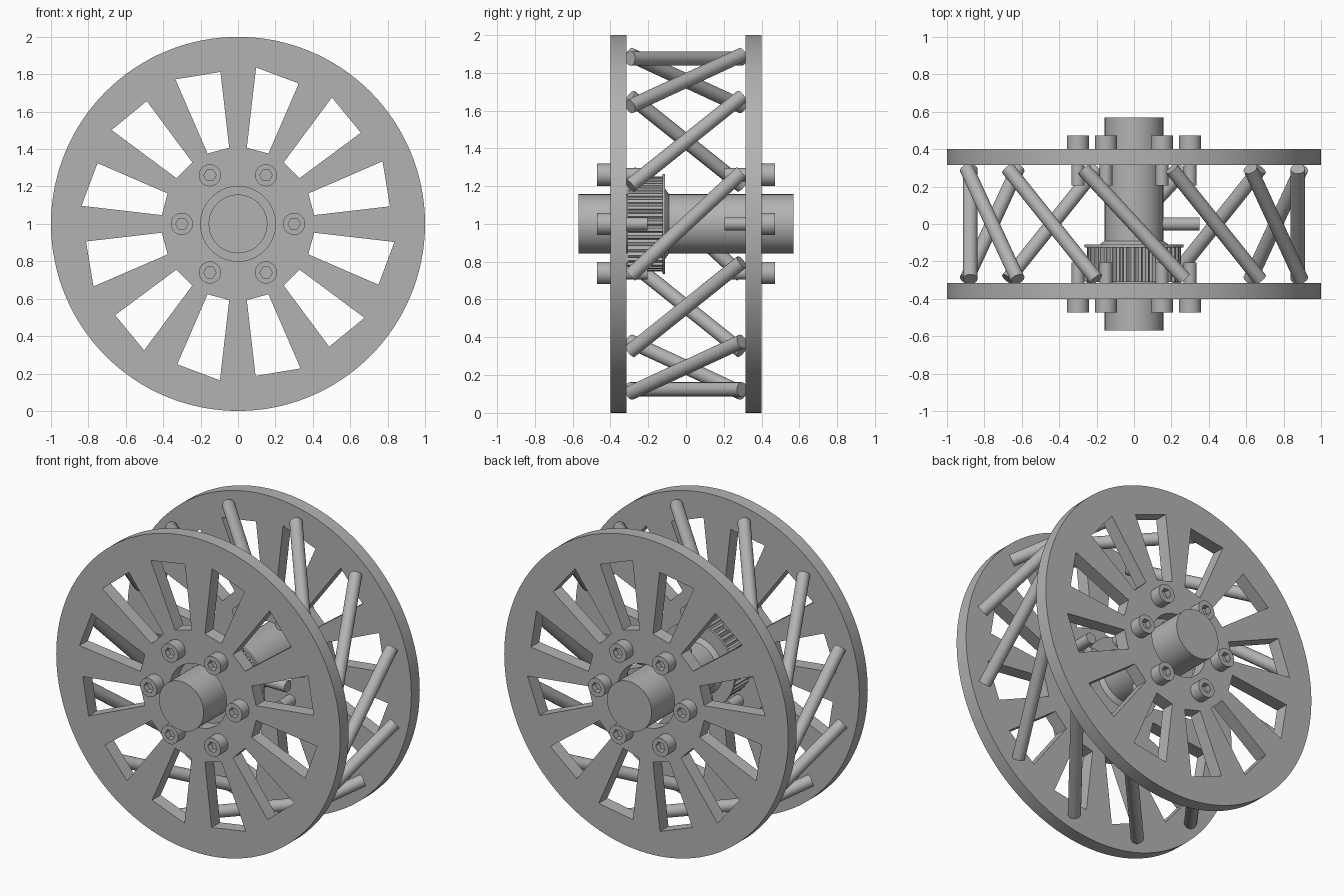
import bpy
import bmesh
from math import cos, sin, pi, radians
from mathutils import Vector

default = bpy.data.objects.get("Cube")
if default:
    bpy.data.objects.remove(default, do_unlink=True)

grey = bpy.data.materials.new("plain_grey")
grey.use_nodes = True
grey.diffuse_color = (0.45, 0.45, 0.45, 1)
grey.node_tree.nodes["Principled BSDF"].inputs["Base Color"].default_value = (0.45, 0.45, 0.45, 1)

CENTRE = Vector((0, 0, 1))


def finish(obj):
    """Apply the material and smooth the round surfaces."""
    obj.data.materials.clear()
    obj.data.materials.append(grey)
    bpy.ops.object.select_all(action='DESELECT')
    obj.select_set(True)
    bpy.context.view_layer.objects.active = obj
    bpy.ops.object.shade_smooth_by_angle(angle=radians(30))
    return obj


def polar(r, degrees):
    return (r * cos(radians(degrees)), r * sin(radians(degrees)))


def circle(r, sides, cx=0, cz=0):
    pts = [polar(r, 360 * i / sides) for i in range(sides)]
    return [(x + cx, z + cz) for x, z in pts]


def extrude(name, loops, y0, y1):
    """Fill outlines (inner loops become holes) and extrude them along y."""
    curve = bpy.data.curves.new(name, 'CURVE')
    curve.dimensions = '2D'
    curve.fill_mode = 'BOTH'
    curve.extrude = (y1 - y0) / 2
    for loop in loops:
        spline = curve.splines.new('POLY')
        spline.points.add(len(loop) - 1)
        for point, (x, z) in zip(spline.points, loop):
            point.co = (x, z, 0, 1)
        spline.use_cyclic_u = True
    obj = bpy.data.objects.new(name, curve)
    bpy.context.collection.objects.link(obj)
    obj.location = CENTRE + Vector((0, (y0 + y1) / 2, 0))
    obj.rotation_euler = (pi / 2, 0, 0)
    bpy.ops.object.select_all(action='DESELECT')
    obj.select_set(True)
    bpy.context.view_layer.objects.active = obj
    bpy.ops.object.convert(target='MESH')
    obj = bpy.context.view_layer.objects.active
    bm = bmesh.new()
    bm.from_mesh(obj.data)
    bmesh.ops.remove_doubles(bm, verts=bm.verts, dist=0.0001)
    bmesh.ops.recalc_face_normals(bm, faces=bm.faces)
    bm.to_mesh(obj.data)
    bm.free()
    return finish(obj)


def rod(name, a, b, r1, r2=None, sides=32):
    """Cylinder or cone between two points measured from the axle centre."""
    a, b = Vector(a), Vector(b)
    bpy.ops.mesh.primitive_cone_add(vertices=sides, radius1=r1, radius2=r1 if r2 is None else r2,
                                    depth=(b - a).length, location=(a + b) / 2 + CENTRE)
    obj = bpy.context.object
    obj.name = name
    obj.rotation_euler = (b - a).to_track_quat('Z', 'Y').to_euler()
    return finish(obj)


# Two side discs with a bore and twelve slightly skewed windows
windows = []
for k in range(12):
    a = 75 + 30 * k
    windows.append([polar(0.842, a + 8.4), polar(0.41, a + 8.4),
                    polar(0.41, a - 8.4), polar(0.818, a - 8.4)])
disc = [circle(1, 128), circle(0.2, 64)] + windows
extrude("front_disc", disc, -0.4, -0.315)
extrude("back_disc", disc, 0.315, 0.4)

# Axle through both discs
rod("axle", (0, -0.57, 0), (0, 0.57, 0), 0.157, sides=64)

# Slanted crossbars between the rims
for k in range(12):
    fx, fz = polar(0.917, 30 * k - 17.3)
    bx, bz = polar(0.917, 30 * k + 17.3)
    rod(f"crossbar_{k + 1}", (fx, -0.295, fz), (bx, 0.295, bz), 0.038)

# Socket-head bolts on both sides
for side, label in ((-1, "front"), (1, "back")):
    for k in range(6):
        x, z = polar(0.3, 60 * k)
        name = f"{label}_bolt_{k + 1}"
        rod(name + "_shank", (x, side * 0.205, z), (x, side * 0.41, z), 0.035, sides=24)
        rod(name + "_base", (x, side * 0.4, z), (x, side * 0.435, z), 0.059)
        low, high = sorted((side * 0.435, side * 0.472))
        extrude(name + "_head", [circle(0.059, 32, x, z), circle(0.033, 6, x, z)], low, high)

# Toothed pulley behind the front disc
TEETH = 40
profile = []
for k in range(TEETH):
    for r, part in ((0.252, 0), (0.252, 0.42), (0.238, 0.52), (0.232, 0.71), (0.238, 0.9)):
        profile.append(polar(r, 360 * (k + part) / TEETH))
extrude("pulley_teeth", [profile], -0.31, -0.125)
rod("pulley_flange", (0, -0.125, 0), (0, -0.11, 0), 0.265, sides=64)
rod("pulley_collar", (0, -0.11, 0), (0, -0.09, 0), 0.185, 0.157, sides=64)

# Radial set screw in the axle
rod("set_screw", (0.1, 0, 0), (0.35, 0, 0), 0.035, sides=24)
